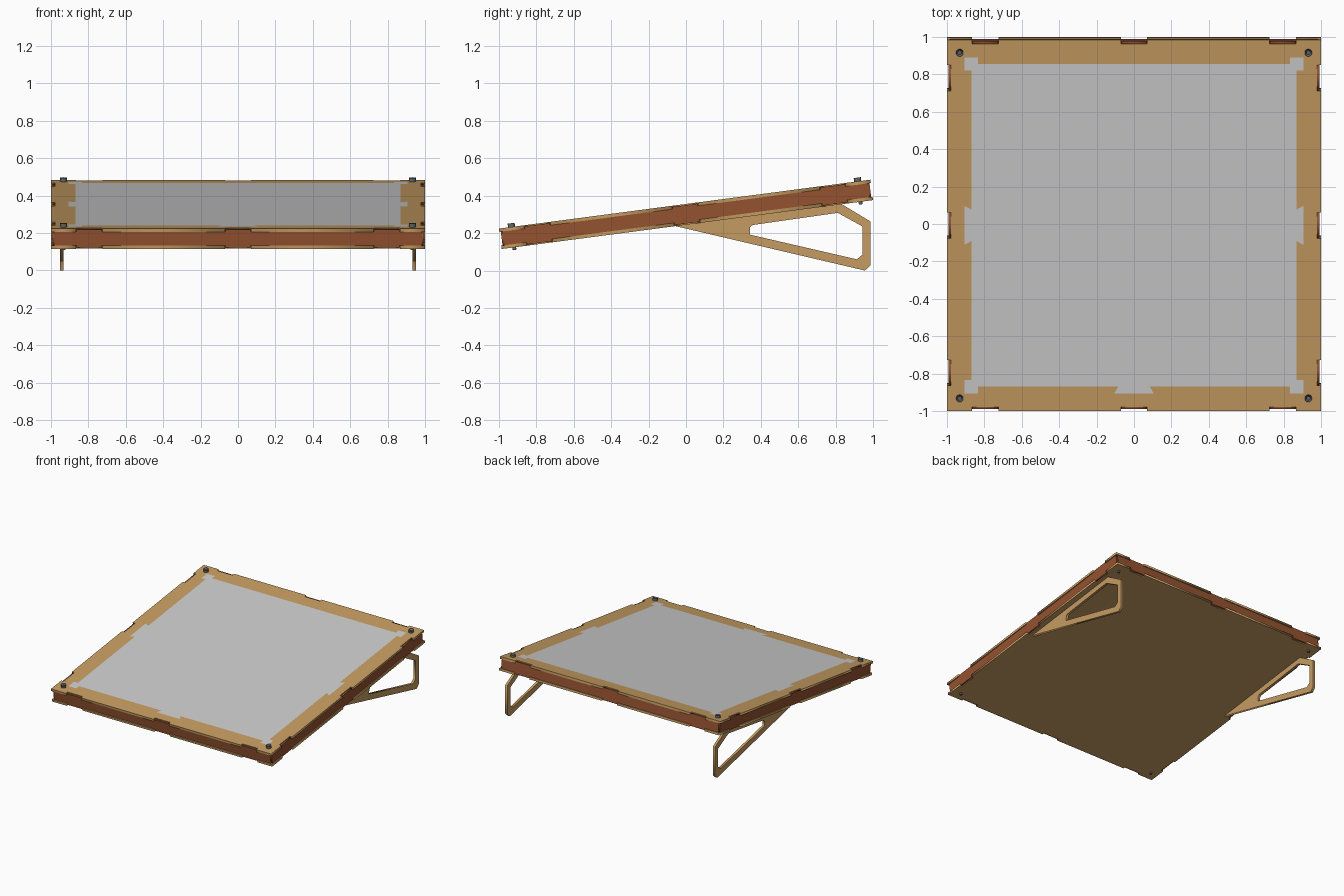
import bpy, bmesh
from math import radians, pi, cos, sin
from mathutils import Matrix

if "Cube" in bpy.data.objects:
    bpy.data.objects.remove(bpy.data.objects["Cube"])

def material(name, rgb):
    m = bpy.data.materials.new(name)
    m.diffuse_color = (*rgb, 1)
    m.use_nodes = True
    m.node_tree.nodes["Principled BSDF"].inputs["Base Color"].default_value = m.diffuse_color
    return m

WOOD = material("wood", (0.56, 0.33, 0.12))
RED = material("red_wood", (0.30, 0.085, 0.03))
STEEL = material("steel", (0.12, 0.13, 0.15))

# the whole panel is tilted about x, rear edge raised
TILT = Matrix.Translation((0, 0, 0.3)) @ Matrix.Rotation(radians(7.5), 4, 'X')
HALF, T = 0.055, 0.018          # half panel height, plate thickness
TABS = (-0.795, 0, 0.795)       # tab positions along each side

def sheet(name, loops, thick, matrix, mat=None):
    """Flat cut sheet from closed outlines (later ones become holes)."""
    cu = bpy.data.curves.new(name, 'CURVE')
    cu.dimensions = '2D'
    cu.fill_mode = 'BOTH'
    cu.extrude = thick / 2
    for pts in loops:
        sp = cu.splines.new('POLY')
        sp.points.add(len(pts) - 1)
        for p, (x, y) in zip(sp.points, pts):
            p.co = (x, y, 0, 1)
        sp.use_cyclic_u = True
    ob = bpy.data.objects.new(name, cu)
    bpy.context.collection.objects.link(ob)
    bpy.ops.object.select_all(action='DESELECT')
    ob.select_set(True)
    bpy.context.view_layer.objects.active = ob
    bpy.ops.object.convert(target='MESH')
    ob = bpy.context.object
    ob.data.transform(matrix)
    if mat:
        ob.data.materials.append(mat)
    return ob

def four_sides(side):
    """Repeat one side's points around a square."""
    out = []
    for k in range(4):
        c, s = round(cos(k * pi / 2)), round(sin(k * pi / 2))
        out += [(x * c - y * s, x * s + y * c) for x, y in side]
    return out

# plate outline with edge notches for the wall tabs
side = [(-1, -1)]
for t in TABS:
    side += [(t - .07, -1), (t - .07, -.979), (t + .07, -.979), (t + .07, -1)]
outer = four_sides(side)

# window outline: square corner pockets, dovetails on all sides but the rear
a, b = 0.87, 0.906
inner = four_sides([(-.835, -a), (-.085, -a), (-.105, -b), (.105, -b),
                    (.085, -a), (.835, -a), (.835, -b), (b, -b), (b, -.835), (a, -.835)])
inner = [p for p in inner if not (abs(p[0]) < .2 and p[1] > 0)]

zt = HALF - T / 2
sheet("top_frame", [outer, inner], T, TILT @ Matrix.Translation((0, 0, zt)), WOOD)
sheet("surface_panel", [inner], T, TILT @ Matrix.Translation((0, 0, zt)))
sheet("bottom_plate", [outer], T, TILT @ Matrix.Translation((0, 0, -zt)), WOOD)

# side walls, tabbed into both plates
h, ht = HALF - T, HALF - 0.006
edge = [(-.985, -h)]
for t in TABS:
    edge += [(t - .068, -h), (t - .068, -ht), (t + .068, -ht), (t + .068, -h)]
edge.append((.985, -h))
wall = edge + [(-x, -y) for x, y in edge]
for k, name in enumerate(("front", "right", "back", "left")):
    m = (TILT @ Matrix.Rotation(k * pi / 2, 4, 'Z')
         @ Matrix.Translation((0, -.986, 0)) @ Matrix.Rotation(pi / 2, 4, 'X'))
    sheet(name + "_wall", [wall], 0.013, m, RED)

# open triangular support legs
leg = [(-.06, .238), (.83, .355), (.985, .262), (.985, .028), (.955, 0)]
hole = [(.355, .243), (.81, .308), (.943, .235), (.943, .085), (.912, .06), (.34, .192)]
hole.insert(0, (.343, .232))
for x, name in ((-.943, "left_leg"), (.943, "right_leg")):
    m = Matrix(((0, 0, 1, x), (1, 0, 0, 0), (0, 1, 0, 0), (0, 0, 0, 1)))
    sheet(name, [leg, hole], 0.02, m, WOOD)

# corner bolts: socket head above, shank end below
def bolt(name, x, y):
    bm = bmesh.new()
    def cyl(r, z0, z1, n):
        return bmesh.ops.create_cone(bm, cap_ends=True, segments=n, radius1=r, radius2=r,
                                     depth=z1 - z0,
                                     matrix=Matrix.Translation((0, 0, (z0 + z1) / 2)))
    cyl(.010, -HALF - .014, HALF, 16)
    cyl(.019, HALF, HALF + .02, 24)
    bm.faces.ensure_lookup_table()
    top = max(bm.faces, key=lambda f: f.calc_center_median().z)
    bmesh.ops.inset_region(bm, faces=[top], thickness=.008)
    bmesh.ops.translate(bm, verts=top.verts, vec=(0, 0, -.012))
    bm.transform(TILT @ Matrix.Translation((x, y, 0)))
    me = bpy.data.meshes.new(name)
    bm.to_mesh(me)
    bm.free()
    me.materials.append(STEEL)
    ob = bpy.data.objects.new(name, me)
    bpy.context.collection.objects.link(ob)

for sx, nx in ((-1, "left"), (1, "right")):
    for sy, ny in ((-1, "front"), (1, "back")):
        bolt(f"{ny}_{nx}_bolt", sx * .932, sy * .932)
